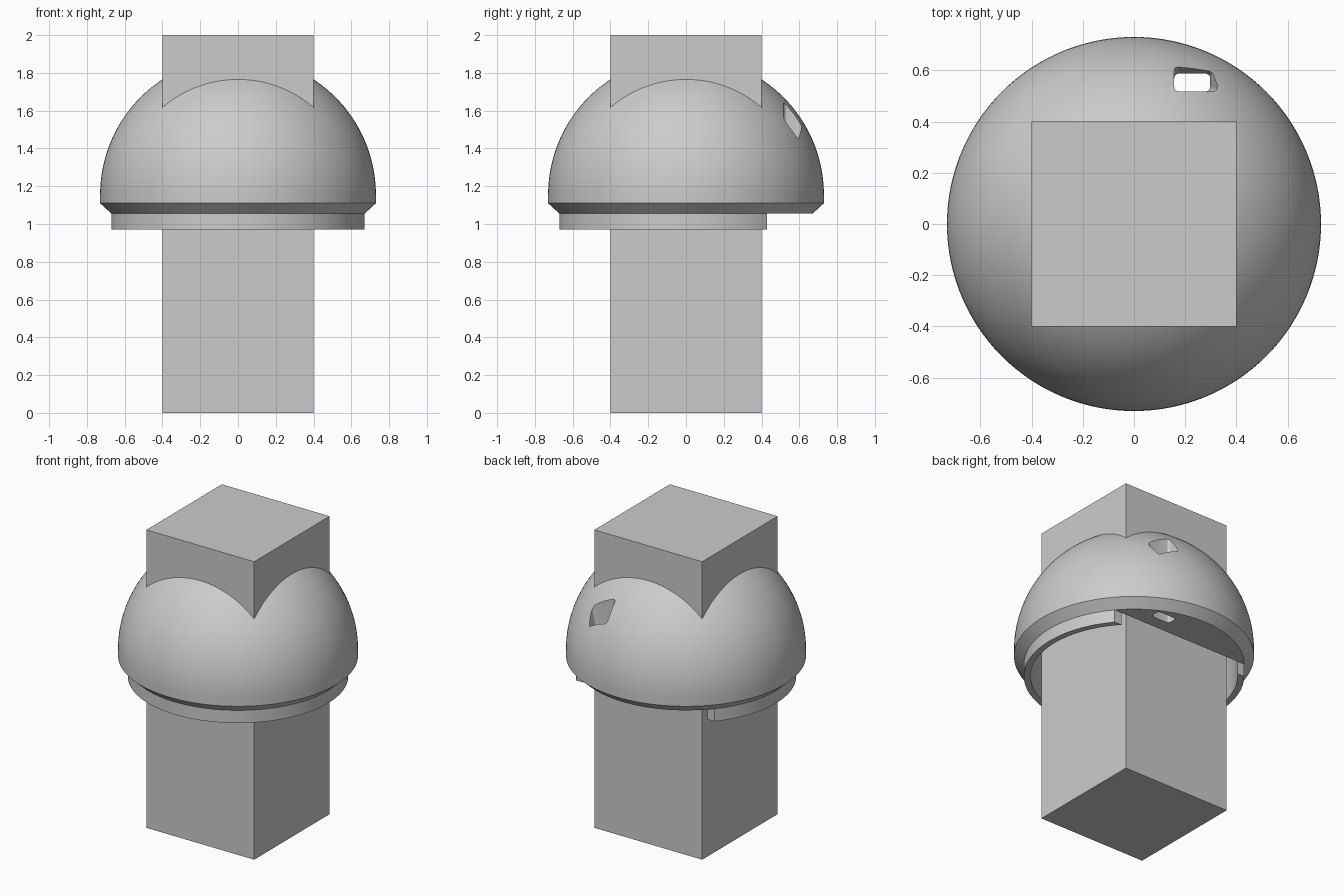
import bpy, bmesh, math

if "Cube" in bpy.data.objects:
    bpy.data.objects.remove(bpy.data.objects["Cube"])

grey = bpy.data.materials.new("light grey")
grey.diffuse_color = (0.6, 0.6, 0.6, 1)
grey.use_nodes = True
grey.node_tree.nodes["Principled BSDF"].inputs["Base Color"].default_value = grey.diffuse_color
BACK = 0.43  # straight wall behind the post
N = 128


def loft(name, loops, mat=None, closed=False):
    """Skin equal-length loops; cap the ends, or join last to first if closed."""
    bm = bmesh.new()
    rings = [[bm.verts.new(p) for p in loop] for loop in loops]
    n = len(rings[0])
    pairs = list(zip(rings, rings[1:]))
    if closed:
        pairs.append((rings[-1], rings[0]))
    for a, b in pairs:
        for i in range(n):
            j = (i + 1) % n
            bm.faces.new((a[i], a[j], b[j], b[i]))
    if not closed:
        bm.faces.new(rings[0])
        bm.faces.new(rings[-1])
    bmesh.ops.recalc_face_normals(bm, faces=bm.faces)
    me = bpy.data.meshes.new(name)
    bm.to_mesh(me)
    bm.free()
    ob = bpy.data.objects.new(name, me)
    bpy.context.collection.objects.link(ob)
    if mat:
        me.materials.append(mat)
    return ob


def circle(r, z):
    return [(r * math.cos(math.tau * i / N), r * math.sin(math.tau * i / N), z) for i in range(N)]


def cut_circle(r, z):
    # arc around the front, both ends on the back wall
    a = math.asin(BACK / r)
    t = [math.pi - a + (math.pi + 2 * a) * i / N for i in range(N + 1)]
    return [(r * math.cos(u), r * math.sin(u), z) for u in t]


def rectangle(h, z):
    return [(-h, -h, z), (h, -h, z), (h, h, z), (-h, h, z)]


def slot_loop(x0, x1, y0, y1, z, r=0.018):
    pts = []
    corners = [(x1 - r, y1 - r), (x0 + r, y1 - r), (x0 + r, y0 + r), (x1 - r, y0 + r)]
    for k, (cx, cy) in enumerate(corners):
        for i in range(6):
            t = math.pi / 2 * (k + i / 5)
            pts.append((cx + r * math.cos(t), cy + r * math.sin(t), z))
    return pts


def dome(r, end, steps=32):
    # sphere profile above z = 1.155, up to the given angle
    return [(r * math.cos(end * i / steps), 1.155 + r * math.sin(end * i / steps))
            for i in range(steps + 1)]


# square post running through the cap
loft("square_post", [rectangle(0.4, 0), rectangle(0.4, 2)], grey)

# domed cap with chamfered rim (its crown is inside the post)
cap = loft("domed_cap", [circle(r, z) for r, z in
                         [(0.67, 1.055), (0.73, 1.11)] + dome(0.73, math.radians(80))], grey)

# lower collar, open at the back
section = [(0.63, 0.97), (0.67, 0.97), (0.67, 1.055), (0.63, 1.055)]
collar = loft("collar", list(zip(*[cut_circle(r, z) for r, z in section])), grey)

# hollow inside, and the rounded slot widening slightly towards the top
hollow = loft("hollow_cutter", [cut_circle(r, z) for r, z in
                                [(0.63, 0.9)] + dome(0.63, math.radians(40))])
slot = loft("slot_cutter", [slot_loop(0.157, 0.297, 0.517, 0.587, 0.9),
                            slot_loop(0.157, 0.297, 0.517, 0.587, 1.42),
                            slot_loop(0.157, 0.325, 0.517, 0.615, 1.52),
                            slot_loop(0.157, 0.325, 0.517, 0.615, 1.9)])

for cutter in (hollow, slot):
    m = cap.modifiers.new(cutter.name, 'BOOLEAN')
    m.operation, m.solver, m.object = 'DIFFERENCE', 'EXACT', cutter
    bpy.context.view_layer.objects.active = cap
    bpy.ops.object.modifier_apply(modifier=m.name)
    bpy.data.objects.remove(cutter)

# smooth the round parts, keeping their edges sharp
for ob in (cap, collar):
    bpy.ops.object.select_all(action='DESELECT')
    ob.select_set(True)
    bpy.context.view_layer.objects.active = ob
    bpy.ops.object.shade_smooth_by_angle(angle=math.radians(30))
